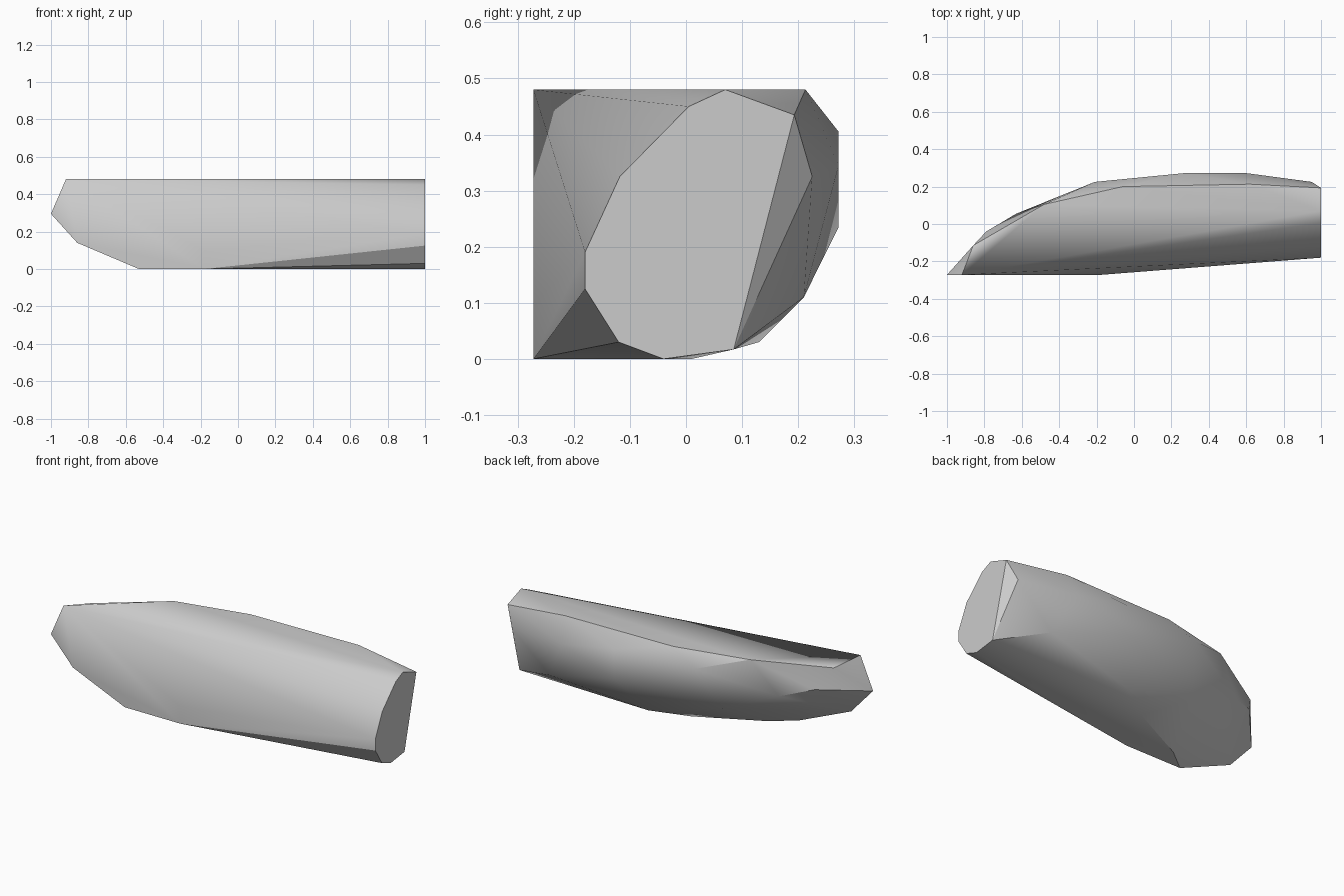
import bpy
import bmesh
import math

old = bpy.data.objects.get("Cube")
if old:
    bpy.data.objects.remove(old, do_unlink=True)

# One plain grey
grey = bpy.data.materials.new("plain grey")
grey.use_nodes = True
grey.diffuse_color = (0.6, 0.6, 0.6, 1)
grey.node_tree.nodes["Principled BSDF"].inputs["Base Color"].default_value = (0.6, 0.6, 0.6, 1)

TOP, FRONT, END = 0.48, -0.272, 1.0

# Flat cut end, as (y, z)
end_cut = [(-0.18, 0.19), (-0.18, 0.125), (-0.12, 0.03), (-0.04, 0), (0.085, 0.017),
           (0.193, 0.435), (0.07, TOP), (0.005, 0.45), (-0.118, 0.325)]
# Flat front, as (x, z)
front_cut = [(-0.92, TOP), (-1, 0.295), (-0.86, 0.14), (-0.53, 0), (-0.18, 0), (-0.18, 0.1)]
# Rim of the flat top, as (x, y)
top_rim = [(-0.48, 0.105), (-0.06, 0.2), (0.62, 0.213)]
# Rounded back and underside
back = [(-0.86, -0.115, 0.45), (-0.79, -0.04, 0.335), (-0.63, 0.055, 0.29),
        (-0.21, 0.225, 0.4), (0.27, 0.272, 0.405), (0.6, 0.272, 0.345),
        (0.27, 0.272, 0.235), (0.95, 0.225, 0.325), (0.72, 0.21, 0.11),
        (0.15, 0.13, 0.03), (-0.3, 0.1, 0.15), (-0.4, -0.17, 0), (-0.04, 0.01, 0)]

points = [(END, y, z) for y, z in end_cut]
points += [(x, FRONT, z) for x, z in front_cut]
points += [(x, y, TOP) for x, y in top_rim]
points += back

# Wrap the profiles in one convex faceted shell
bm = bmesh.new()
for p in points:
    bm.verts.new(p)
result = bmesh.ops.convex_hull(bm, input=bm.verts)
bmesh.ops.delete(bm, geom=[v for v in bm.verts if not v.link_faces], context='VERTS')
bmesh.ops.dissolve_limit(bm, angle_limit=math.radians(0.5), verts=bm.verts, edges=bm.edges)
bmesh.ops.recalc_face_normals(bm, faces=bm.faces)
mesh = bpy.data.meshes.new("faceted_block")
bm.to_mesh(mesh)
bm.free()
mesh.materials.append(grey)

block = bpy.data.objects.new("faceted_block", mesh)
bpy.context.collection.objects.link(block)
bpy.context.view_layer.objects.active = block
block.select_set(True)
bpy.ops.object.shade_smooth_by_angle(angle=math.radians(30))
